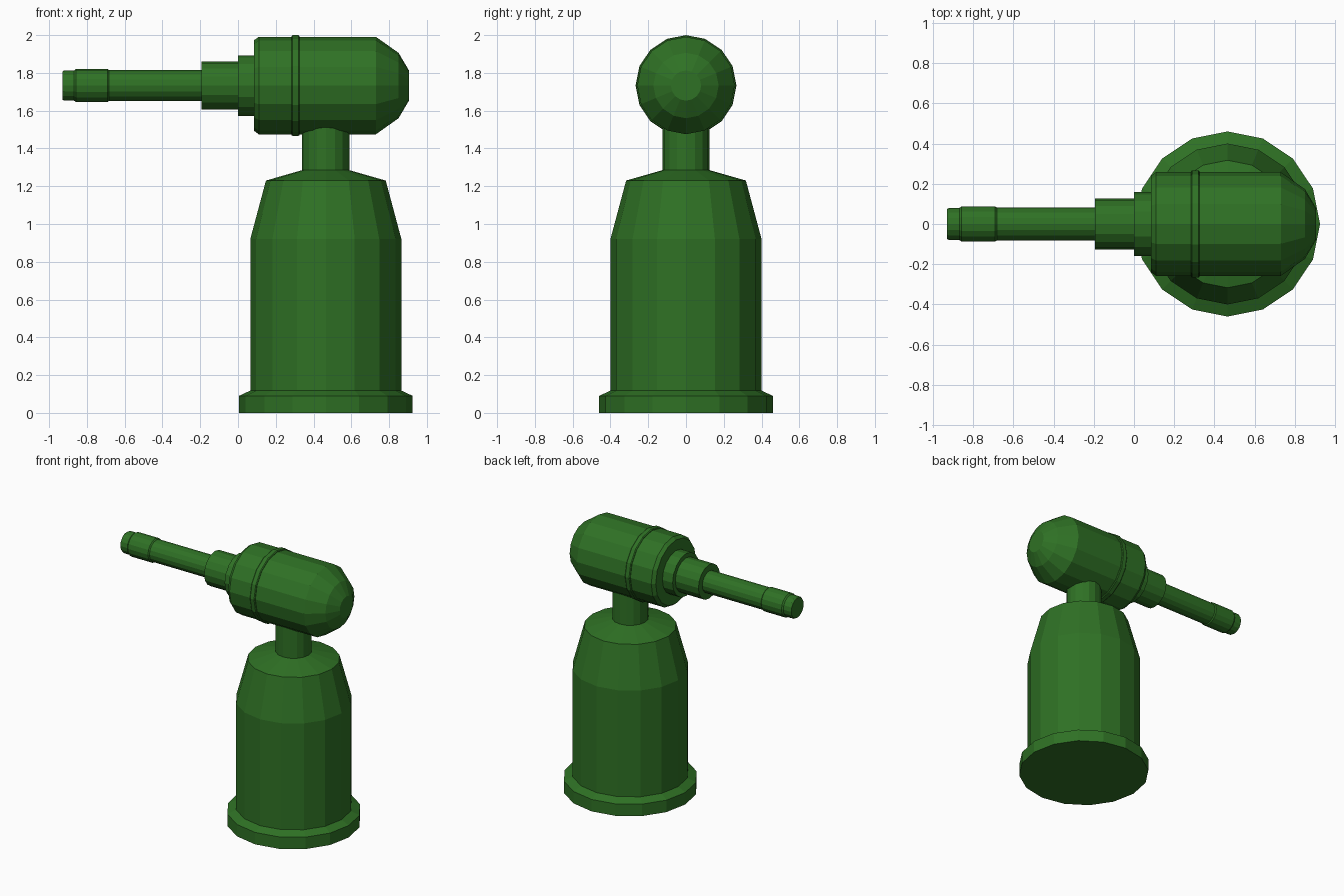
import bpy, bmesh, math
from mathutils import Matrix

if "Cube" in bpy.data.objects:
    bpy.data.objects.remove(bpy.data.objects["Cube"])

SIDES = 16
BASE_X = 0.465     # axis of the upright bottle
HEAD_Z = 1.733     # axis of the horizontal head

green = bpy.data.materials.new("green")
green.diffuse_color = (0.028, 0.165, 0.018, 1)
green.use_nodes = True
green.node_tree.nodes["Principled BSDF"].inputs["Base Color"].default_value = green.diffuse_color


def lathe(name, profile, matrix):
    """Turn (radius, height) points around local z, cap both ends, flat shaded."""
    bm = bmesh.new()
    rings = []
    for r, h in profile:
        rings.append([bm.verts.new((r * math.cos(2 * math.pi * i / SIDES),
                                    r * math.sin(2 * math.pi * i / SIDES), h))
                      for i in range(SIDES)])
    for a, b in zip(rings, rings[1:]):
        for i in range(SIDES):
            j = (i + 1) % SIDES
            bm.faces.new((a[i], a[j], b[j], b[i]))
    bm.faces.new(rings[0][::-1])
    bm.faces.new(rings[-1])
    bmesh.ops.recalc_face_normals(bm, faces=bm.faces)
    bm.transform(matrix)
    mesh = bpy.data.meshes.new(name)
    bm.to_mesh(mesh)
    bm.free()
    mesh.materials.append(green)
    obj = bpy.data.objects.new(name, mesh)
    bpy.context.collection.objects.link(obj)
    return obj


upright = Matrix.Translation((BASE_X, 0, 0))
sideways = Matrix.Translation((0, 0, HEAD_Z)) @ Matrix.Rotation(math.pi / 2, 4, 'Y')

# Upright body with foot flange, tapered shoulder and neck
lathe("body", [(0.46, 0), (0.46, 0.09), (0.40, 0.118), (0.40, 0.92),
               (0.317, 1.23), (0.125, 1.285), (0.125, 1.54)], upright)

# Round-ended head with collar step
lathe("head", [(0.16, 0.0), (0.16, 0.085), (0.24, 0.085), (0.258, 0.11),
               (0.258, 0.73), (0.173, 0.85), (0.08, 0.905)], sideways)

# Thin raised band around the head
lathe("head_band", [(0.25, 0.283), (0.262, 0.283), (0.267, 0.289),
                    (0.267, 0.32), (0.262, 0.326), (0.25, 0.326)], sideways)

# Sleeve and long spout with thickened tip
lathe("spout_sleeve", [(0.128, -0.193), (0.128, 0.01)], sideways)
lathe("spout", [(0.074, -0.93), (0.08, -0.92), (0.08, -0.868), (0.088, -0.858),
                (0.088, -0.69), (0.081, -0.682), (0.081, -0.18)], sideways)
